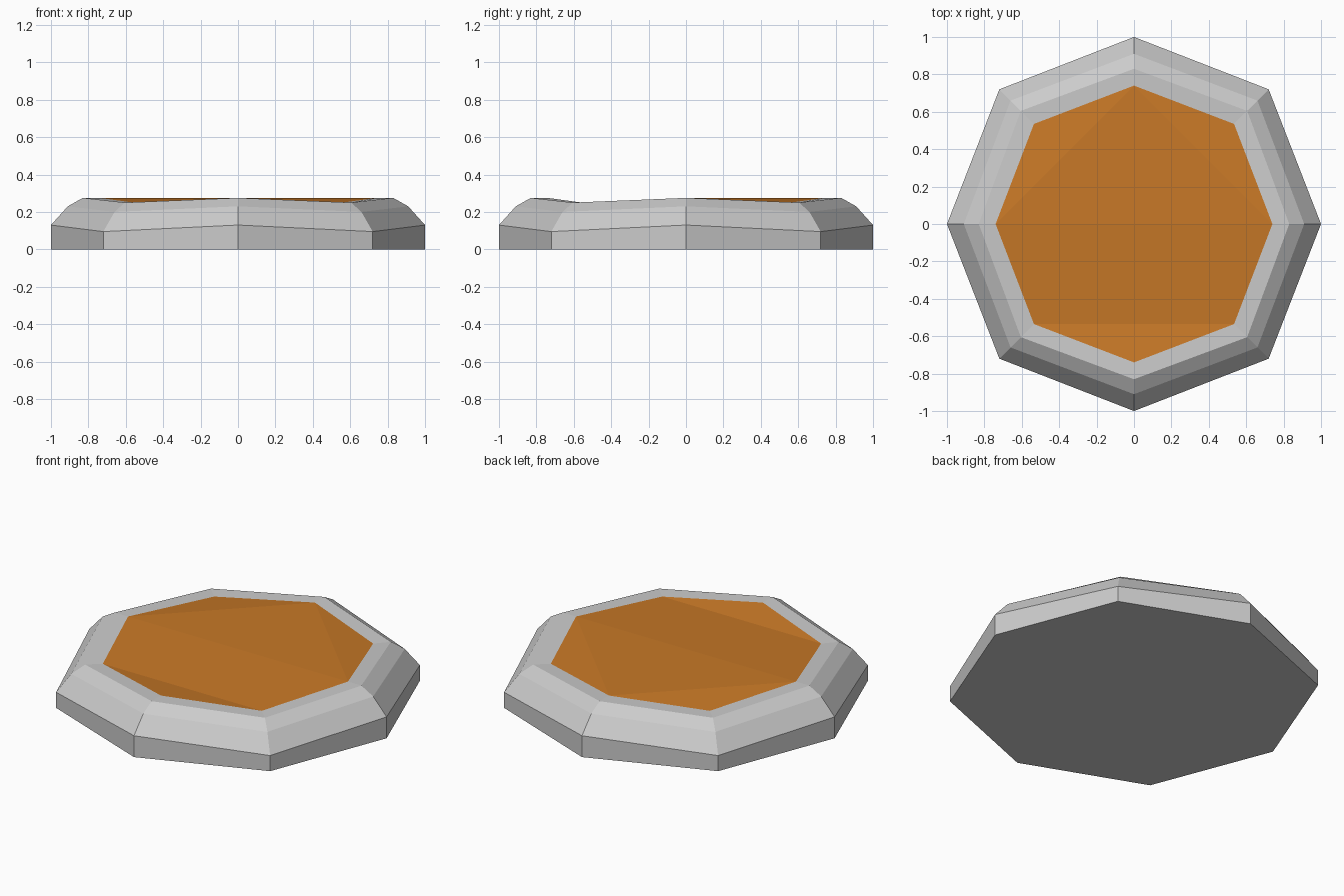
import bpy, bmesh

if "Cube" in bpy.data.objects:
    bpy.data.objects.remove(bpy.data.objects["Cube"])

# Each ring: cardinal reach, cardinal height, diagonal x/y, diagonal height
RINGS = [(1.0, 0.0, 0.72, 0.0),
         (1.0, 0.13, 0.72, 0.095),
         (0.91, 0.23, 0.66, 0.20),
         (0.83, 0.275, 0.605, 0.25),
         (0.74, 0.275, 0.535, 0.247)]
DIRS = [(1, 0), (1, 1), (0, 1), (-1, 1), (-1, 0), (-1, -1), (0, -1), (1, -1)]


def ring_points(reach, high, diag, low):
    return [(x * diag, y * diag, low) if x and y else (x * reach, y * reach, high)
            for x, y in DIRS]


def finish(bm, name):
    mesh = bpy.data.meshes.new(name)
    bm.to_mesh(mesh)
    bm.free()
    obj = bpy.data.objects.new(name, mesh)
    bpy.context.collection.objects.link(obj)
    return obj


# Bevelled octagonal rim with a closed base
bm = bmesh.new()
loops = [[bm.verts.new(p) for p in ring_points(*r)] for r in RINGS]
for a, b in zip(loops, loops[1:]):
    for i in range(8):
        j = (i + 1) % 8
        bm.faces.new((a[i], a[j], b[j], b[i]))
bm.faces.new(loops[0][::-1])
finish(bm, "rim")

# Orange top panel, gently creased between the high and low corners
bm = bmesh.new()
v = [bm.verts.new(p) for p in ring_points(*RINGS[-1])]
for tri in [(0, 1, 2), (2, 3, 4), (0, 2, 4), (0, 4, 5), (0, 5, 7), (5, 6, 7)]:
    bm.faces.new([v[i] for i in tri])
panel = finish(bm, "top_panel")
orange = bpy.data.materials.new("orange")
orange.diffuse_color = (0.58, 0.19, 0.02, 1)
orange.use_nodes = True
orange.node_tree.nodes["Principled BSDF"].inputs["Base Color"].default_value = orange.diffuse_color
panel.data.materials.append(orange)
